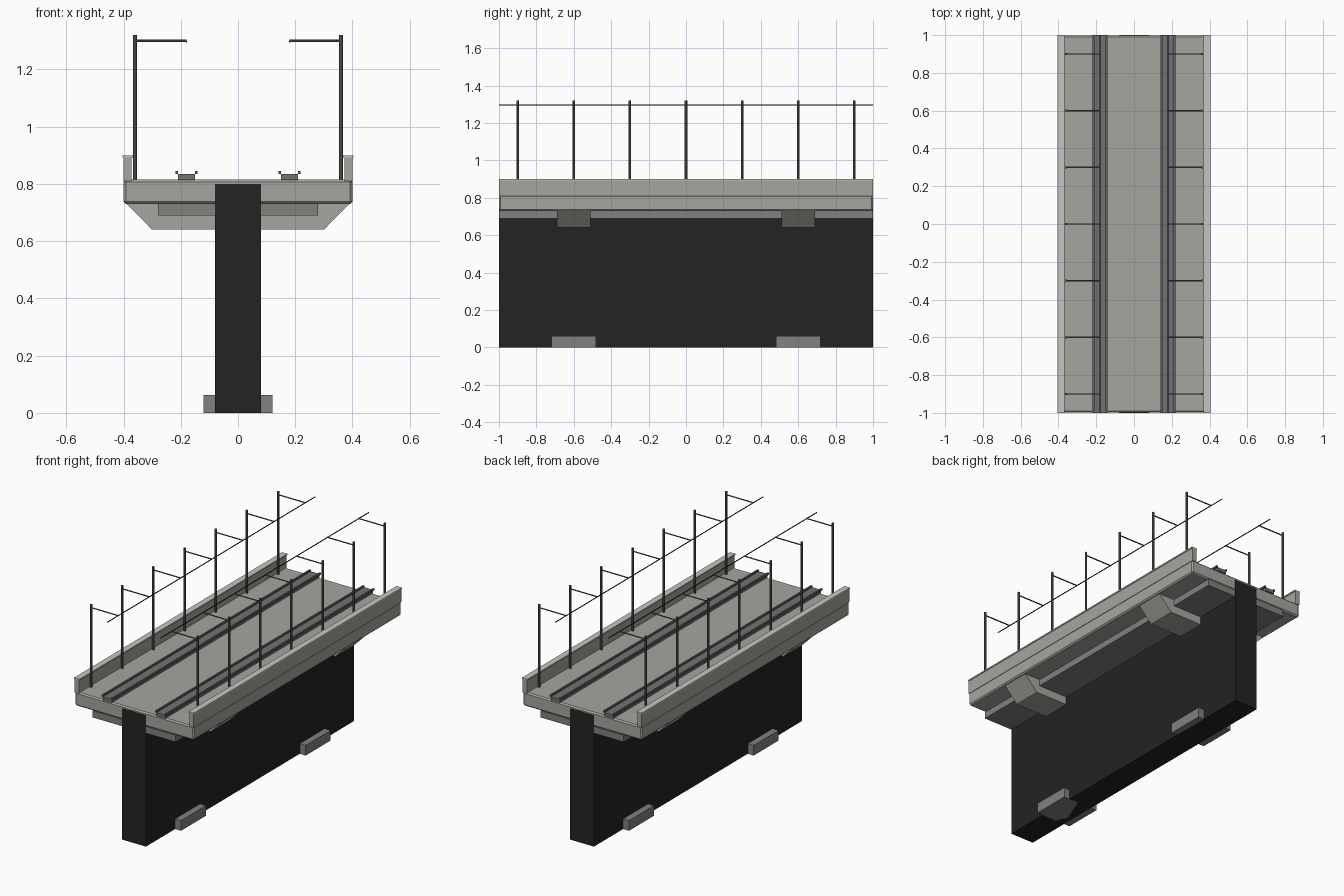
import bpy, bmesh, math
from mathutils import Vector

if "Cube" in bpy.data.objects:
    bpy.data.objects.remove(bpy.data.objects["Cube"])


def material(name, rgb):
    m = bpy.data.materials.new(name)
    m.diffuse_color = (*rgb, 1)
    m.use_nodes = True
    m.node_tree.nodes["Principled BSDF"].inputs["Base Color"].default_value = m.diffuse_color
    return m


CONCRETE = material("light concrete", (0.38, 0.38, 0.35))
CAP = material("pale coping", (0.56, 0.56, 0.53))
DARK = material("dark concrete", (0.22, 0.22, 0.215))
PLINTH = material("track bed grey", (0.17, 0.17, 0.17))
STEEL = material("steel grey", (0.12, 0.12, 0.12))
BLACK = material("black wall", (0.017, 0.017, 0.017))
WIRE = material("wire black", (0.015, 0.015, 0.015))


def finish(name, bm, mat):
    me = bpy.data.meshes.new(name)
    bmesh.ops.recalc_face_normals(bm, faces=bm.faces)
    bm.to_mesh(me)
    bm.free()
    me.materials.append(mat)
    ob = bpy.data.objects.new(name, me)
    bpy.context.collection.objects.link(ob)
    return ob


def extrude_y(name, profile, y0, y1, mat):
    """Extrude an (x, z) profile along y."""
    bm = bmesh.new()
    face = bm.faces.new([bm.verts.new((x, y0, z)) for x, z in profile])
    ext = bmesh.ops.extrude_face_region(bm, geom=[face])
    verts = [v for v in ext["geom"] if isinstance(v, bmesh.types.BMVert)]
    bmesh.ops.translate(bm, verts=verts, vec=(0, y1 - y0, 0))
    return finish(name, bm, mat)


def box(name, x0, x1, y0, y1, z0, z1, mat):
    return extrude_y(name, [(x0, z0), (x1, z0), (x1, z1), (x0, z1)], y0, y1, mat)


def rod(name, a, b, r, mat, sides=8):
    a, b = Vector(a), Vector(b)
    bm = bmesh.new()
    bmesh.ops.create_cone(bm, cap_ends=True, segments=sides, radius1=r, radius2=r,
                          depth=(b - a).length)
    ob = finish(name, bm, mat)
    ob.location = (a + b) / 2
    ob.rotation_mode = 'QUATERNION'
    ob.rotation_quaternion = (b - a).to_track_quat('Z', 'Y')
    return ob


# Central wall pier
box("pier_wall", -0.08, 0.08, -1, 1, 0, 0.80, BLACK)

# Deck slab with chamfered edges, and the girder under it
deck = box("deck", -0.40, 0.40, -0.999, 0.999, 0.73, 0.815, CONCRETE)
bev = deck.modifiers.new("chamfer", 'BEVEL')
bev.width = 0.008
bev.segments = 1
box("girder", -0.28, 0.28, -0.999, 0.999, 0.69, 0.731, DARK)

# Cross brackets and footings at both ends
for end, y in (("front", -0.6), ("back", 0.6)):
    extrude_y(end + "_bracket", [(-0.39, 0.732), (-0.30, 0.64), (0.30, 0.64), (0.39, 0.732)],
              y - 0.09, y + 0.09, CONCRETE)
    box(end + "_footing", -0.12, 0.12, y - 0.12, y + 0.12, 0, 0.062, DARK)

for side, s in (("left", -1), ("right", 1)):
    # Parapet with coping
    box(side + "_parapet", s * 0.372, s * 0.40, -1, 1, 0.81, 0.892, CONCRETE)
    box(side + "_coping", s * 0.367, s * 0.404, -1, 1, 0.892, 0.90, CAP)

    # Track bed and its two rails
    box(side + "_track_bed", s * 0.15, s * 0.21, -1, 1, 0.814, 0.835, PLINTH)
    for label, x in (("inner", 0.146), ("outer", 0.214)):
        box(f"{side}_{label}_rail", s * x - 0.005, s * x + 0.005, -1, 1, 0.834, 0.845, STEEL)

    # Overhead line: poles, arms and wire
    for i in range(7):
        y = -0.9 + 0.3 * i
        rod(f"{side}_pole_{i}", (s * 0.36, y, 0.81), (s * 0.36, y, 1.32), 0.007, STEEL)
        rod(f"{side}_arm_{i}", (s * 0.36, y, 1.30), (s * 0.18, y, 1.30), 0.004, STEEL, 6)
    rod(side + "_wire", (s * 0.18, -1, 1.297), (s * 0.18, 1, 1.297), 0.003, WIRE, 6)
